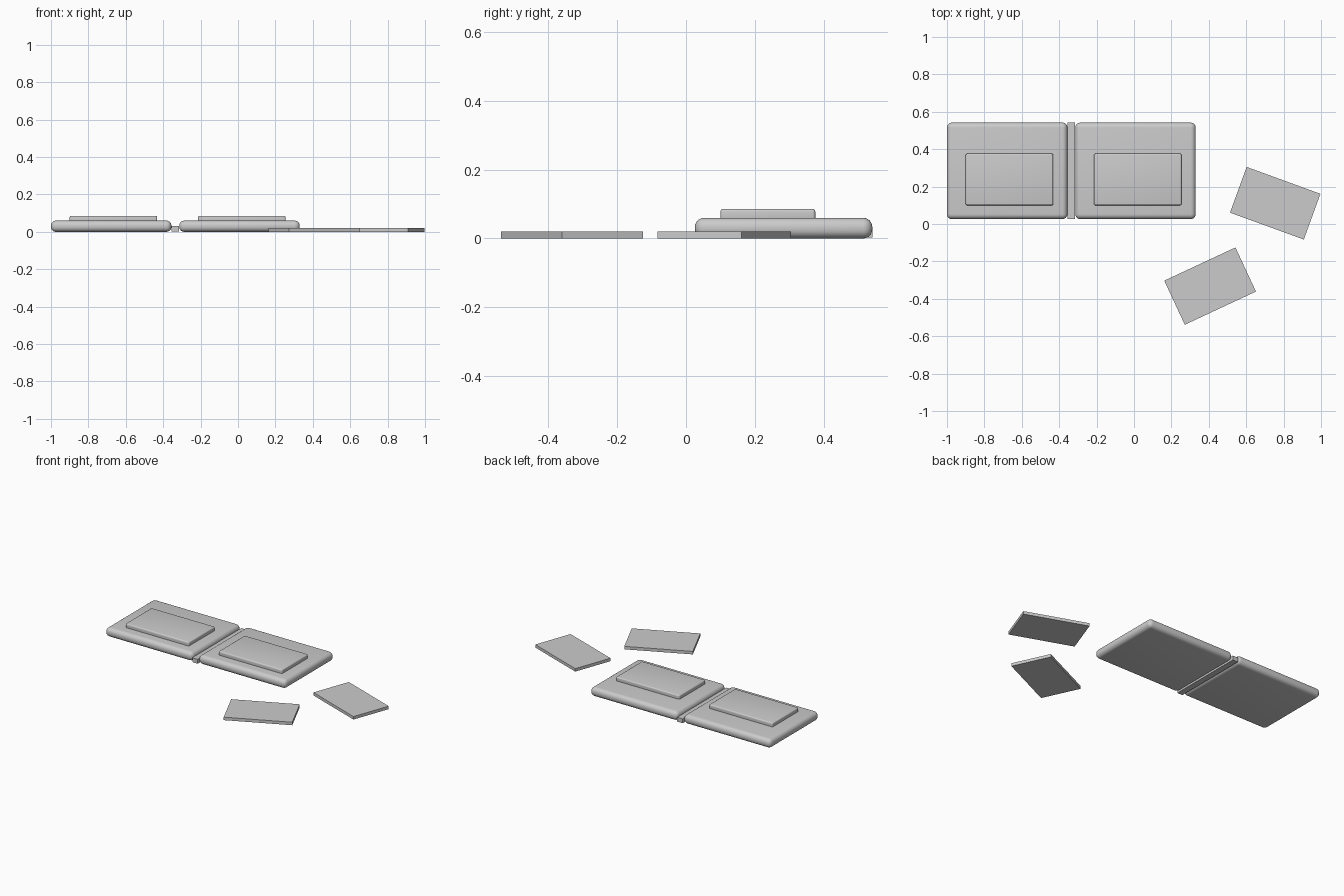
import bpy
from math import radians

default = bpy.data.objects.get("Cube")
if default:
    bpy.data.objects.remove(default, do_unlink=True)

grey = bpy.data.materials.new("plain_grey")
grey.use_nodes = True
colour = (0.6, 0.6, 0.6, 1)
grey.diffuse_color = colour
grey.node_tree.nodes["Principled BSDF"].inputs["Base Color"].default_value = colour


def slab(name, centre, size, z0, z1, angle=0, bevel=0, segments=4):
    """Flat box between two heights, optionally turned and rounded."""
    bpy.ops.mesh.primitive_cube_add(
        size=1, location=(centre[0], centre[1], (z0 + z1) / 2))
    ob = bpy.context.object
    ob.name = name
    ob.scale = (size[0], size[1], z1 - z0)
    bpy.ops.object.transform_apply(location=False, rotation=False, scale=True)
    ob.rotation_euler.z = radians(angle)
    ob.data.materials.append(grey)
    if bevel:
        mod = ob.modifiers.new("rounded_edges", 'BEVEL')
        mod.width = bevel
        mod.segments = segments
        bpy.ops.object.modifier_apply(modifier=mod.name)
        bpy.ops.object.shade_smooth_by_angle(angle=radians(35))
    return ob


# Two padded wallet halves, each with a raised pocket
for side, x in (("right", -0.678), ("left", 0.008)):
    slab(side + "_cover", (x, 0.284), (0.644, 0.516), 0, 0.06,
         bevel=0.027, segments=6)
    slab(side + "_pocket", (x + 0.012, 0.238), (0.468, 0.276), 0.05, 0.086,
         bevel=0.008)

# Spine strip joining the halves
slab("spine", (-0.335, 0.284), (0.04, 0.516), 0.003, 0.032)

# Two loose cards
slab("back_card", (0.755, 0.111), (0.42, 0.26), 0, 0.02, angle=-20)
slab("front_card", (0.407, -0.332), (0.42, 0.26), 0, 0.02, angle=25)
